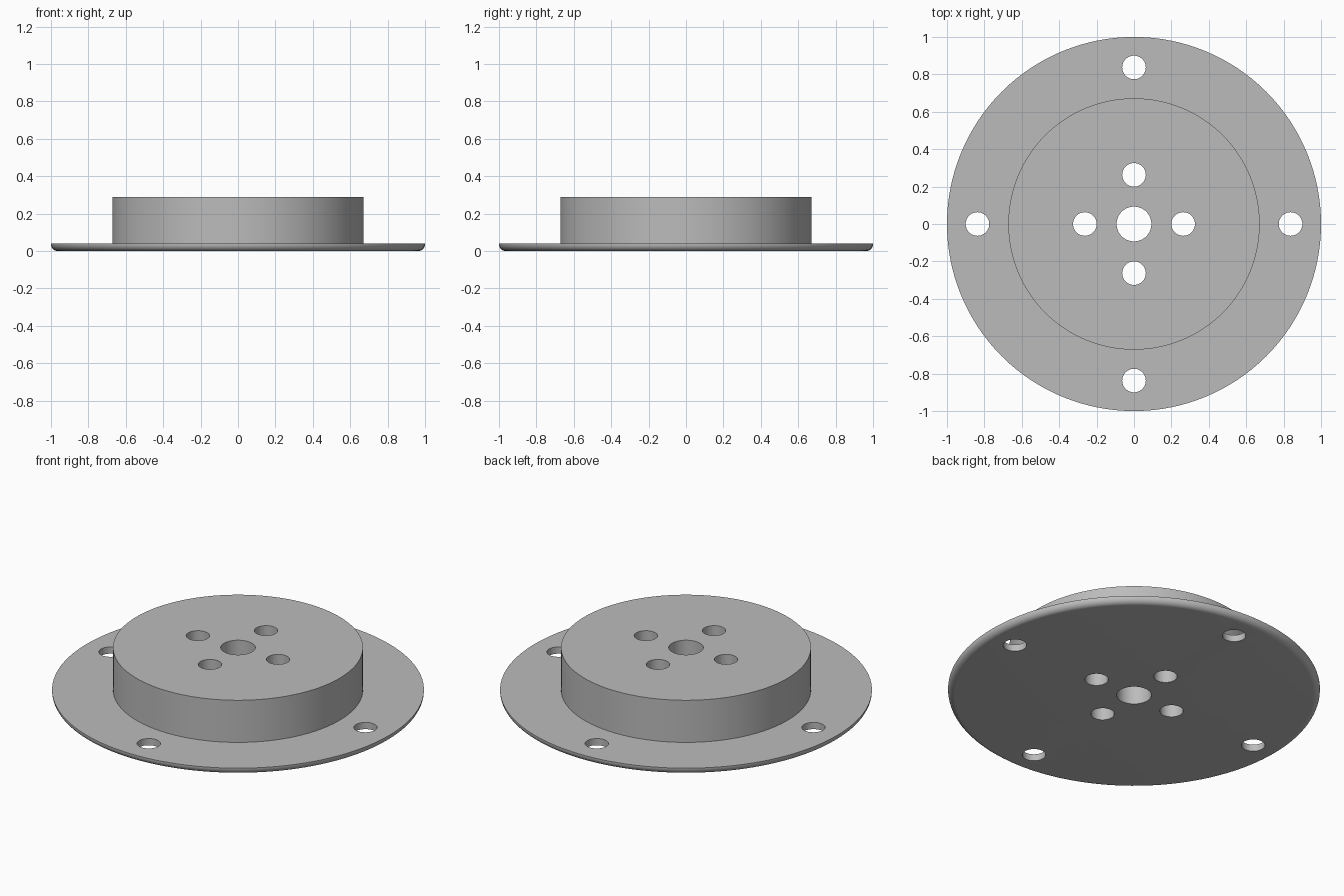
import bpy, bmesh, math
from mathutils import Matrix

if "Cube" in bpy.data.objects:
    bpy.data.objects.remove(bpy.data.objects["Cube"])

metal = bpy.data.materials.new("grey metal")
metal.diffuse_color = (0.5, 0.5, 0.5, 1)
metal.use_nodes = True
metal.node_tree.nodes["Principled BSDF"].inputs["Base Color"].default_value = metal.diffuse_color

FLANGE_R, FLANGE_Z = 1.0, 0.04
HUB_R, HUB_Z = 0.672, 0.29
BORE_R, HOLE_R = 0.093, 0.063
ROUND = 0.036
SEGMENTS = 128


def finish(name, bm):
    bmesh.ops.recalc_face_normals(bm, faces=bm.faces[:])
    mesh = bpy.data.meshes.new(name)
    bm.to_mesh(mesh)
    bm.free()
    mesh.materials.append(metal)
    obj = bpy.data.objects.new(name, mesh)
    bpy.context.collection.objects.link(obj)
    return obj


# Flange and hub: one turned profile with the centre bore and a rounded lower rim
profile = [(BORE_R, 0)]
for i in range(9):
    a = math.pi / 2 * i / 8
    profile.append((FLANGE_R - ROUND + ROUND * math.sin(a), ROUND - ROUND * math.cos(a)))
profile += [(FLANGE_R, FLANGE_Z), (HUB_R, FLANGE_Z), (HUB_R, HUB_Z), (BORE_R, HUB_Z)]

bm = bmesh.new()
rings = []
for s in range(SEGMENTS):
    a = 2 * math.pi * s / SEGMENTS
    rings.append([bm.verts.new((r * math.cos(a), r * math.sin(a), z)) for r, z in profile])
for s in range(SEGMENTS):
    here, after = rings[s], rings[(s + 1) % SEGMENTS]
    for i in range(len(profile)):
        j = (i + 1) % len(profile)
        bm.faces.new((here[i], after[i], after[j], here[j]))
body = finish("flanged_hub", bm)

# Bolt holes: four through the hub, four through the flange
bm = bmesh.new()
for radius in (0.263, 0.837):
    for k in range(4):
        a = k * math.pi / 2
        bmesh.ops.create_cone(
            bm, cap_ends=True, segments=48, radius1=HOLE_R, radius2=HOLE_R, depth=1,
            matrix=Matrix.Translation((radius * math.cos(a), radius * math.sin(a), 0.15)))
cutter = finish("bolt_hole_cutter", bm)
cutter.hide_render = True

cut = body.modifiers.new("bolt holes", 'BOOLEAN')
cut.operation = 'DIFFERENCE'
cut.solver = 'EXACT'
cut.object = cutter
bpy.context.view_layer.objects.active = body
body.select_set(True)
cutter.select_set(False)
bpy.ops.object.modifier_apply(modifier=cut.name)
bpy.data.objects.remove(cutter)

# Smooth curved walls, crisp edges
bpy.ops.object.shade_smooth_by_angle(angle=math.radians(30))
